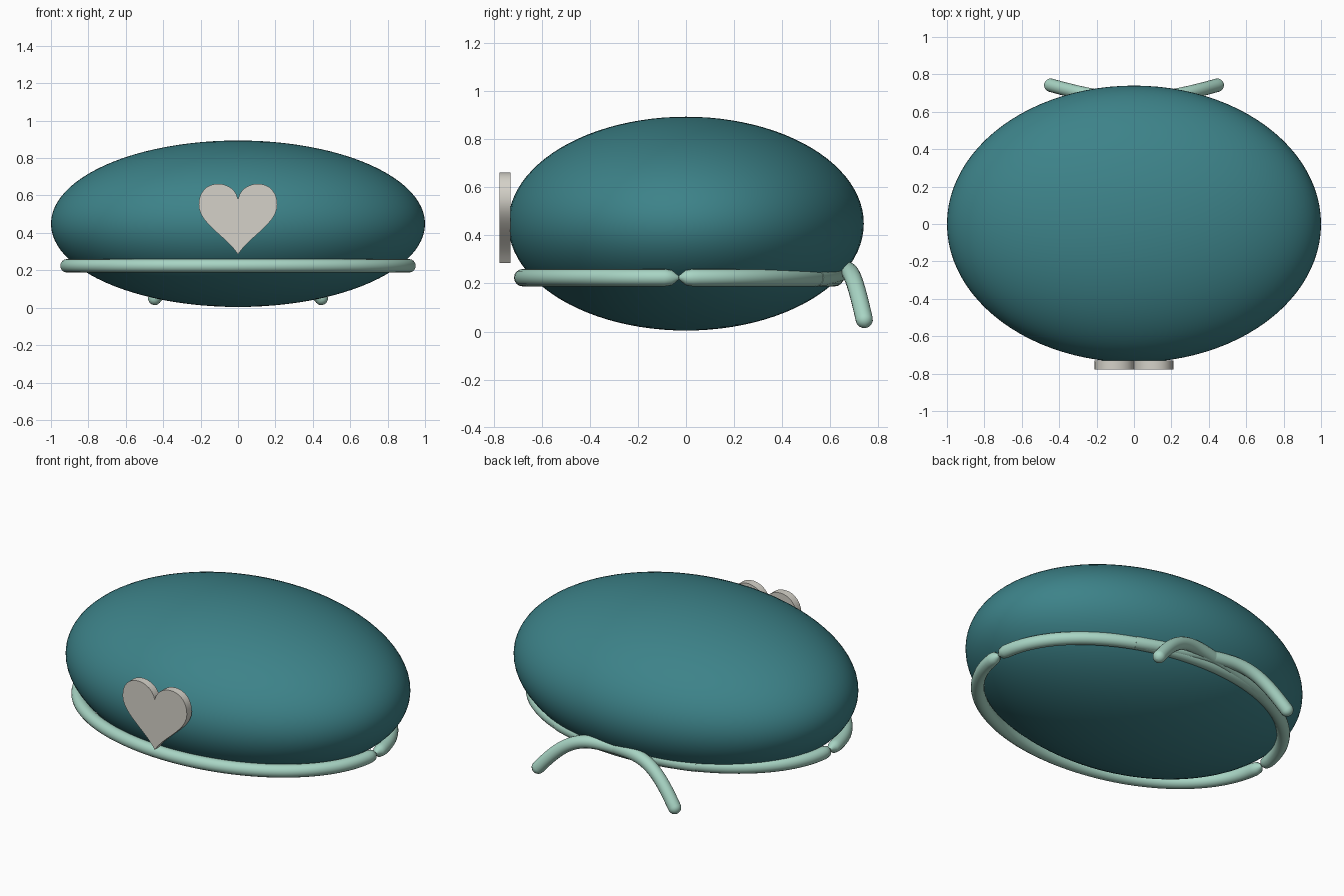
import bpy, bmesh, math
from mathutils import Vector
from mathutils.geometry import interpolate_bezier

cube = bpy.data.objects.get("Cube")
if cube:
    bpy.data.objects.remove(cube, do_unlink=True)


def material(name, rgb):
    m = bpy.data.materials.new(name)
    m.use_nodes = True
    m.diffuse_color = (*rgb, 1)
    m.node_tree.nodes["Principled BSDF"].inputs["Base Color"].default_value = (*rgb, 1)
    return m


TEAL = material("teal", (0.046, 0.225, 0.25))
MINT = material("mint", (0.39, 0.66, 0.55))
CREAM = material("warm white", (0.66, 0.64, 0.58))
TUBE = 0.036


def add_mesh(name, bm, mat, angle):
    bmesh.ops.recalc_face_normals(bm, faces=bm.faces)
    mesh = bpy.data.meshes.new(name)
    bm.to_mesh(mesh)
    bm.free()
    mesh.materials.append(mat)
    obj = bpy.data.objects.new(name, mesh)
    bpy.context.collection.objects.link(obj)
    bpy.ops.object.select_all(action='DESELECT')
    obj.select_set(True)
    bpy.context.view_layer.objects.active = obj
    bpy.ops.object.shade_smooth_by_angle(angle=math.radians(angle))
    return obj


def add_tube(name, points, radii, mat):
    """Round cord through points, with a thickness factor at each one."""
    curve = bpy.data.curves.new(name, 'CURVE')
    curve.dimensions = '3D'
    curve.bevel_depth = TUBE
    curve.bevel_resolution = 6
    curve.use_fill_caps = True
    spline = curve.splines.new('POLY')
    spline.points.add(len(points) - 1)
    for sp, p, r in zip(spline.points, points, radii):
        sp.co = (*p, 1)
        sp.radius = r
    spline.use_smooth = True
    curve.materials.append(mat)
    obj = bpy.data.objects.new(name, curve)
    bpy.context.collection.objects.link(obj)
    return obj


# Cap: one smooth ellipsoid
bm = bmesh.new()
bmesh.ops.create_uvsphere(bm, u_segments=96, v_segments=48, radius=1)
bmesh.ops.scale(bm, vec=(1, 0.74, 0.445), verts=bm.verts)
bmesh.ops.translate(bm, vec=(0, 0, 0.449), verts=bm.verts)
add_mesh("cap_body", bm, TEAL, 60)

# Band: front and back half loops, tapering where they meet at the sides
STEPS = 72
for name, side in (("band_front", -1), ("band_back", 1)):
    angles = [math.pi * i / STEPS for i in range(STEPS + 1)]
    points = [Vector((0.918 * math.cos(a), -0.03 + side * 0.65 * math.sin(a), 0.224))
              for a in angles]
    radii = [min(1, 0.2 + 0.8 * i / 1.2, 0.2 + 0.8 * (STEPS - i) / 1.2)
             for i in range(STEPS + 1)]
    add_tube(name, points, radii, MINT)

# Tie ends: two cords crossing at the back, with rounded tips
for name, side in (("tie_left", 1), ("tie_right", -1)):
    cross = Vector((0.1, 0.668, 0.255))
    rise = [Vector(p) for p in ((-0.45, 0.54, 0.224), (-0.25, 0.62, 0.224),
                                (-0.05, 0.645, 0.252))] + [cross]
    fall = [cross] + [Vector(p) for p in ((0.25, 0.69, 0.257), (0.33, 0.71, 0.19),
                                          (0.445, 0.742, 0.05))]
    path = interpolate_bezier(*rise, 20) + interpolate_bezier(*fall, 20)[1:]
    radii = [1.0] * len(path)
    tip, way = path[-1].copy(), (path[-1] - path[-2]).normalized()
    for k in range(1, 7):
        a = math.pi / 2 * k / 6
        path.append(tip + way * TUBE * math.sin(a))
        radii.append(max(0.02, math.cos(a)))
    add_tube(name, [(side * p.x, p.y, p.z) for p in path], radii, MINT)

# Heart badge: half outline mirrored, then extruded
lobe = interpolate_bezier(*[Vector(p) for p in
       ((0, 0.58), (0.02, 0.69), (0.21, 0.70), (0.21, 0.55))], 14)
flank = interpolate_bezier(*[Vector(p) for p in
        ((0.21, 0.55), (0.21, 0.45), (0.06, 0.38), (0, 0.285))], 12)
half = lobe + flank[1:]
outline = [(p[0], p[1]) for p in half] + [(-p[0], p[1]) for p in half[-2:0:-1]]
bm = bmesh.new()
face = bm.faces.new([bm.verts.new((x, -0.777, z)) for x, z in outline])
result = bmesh.ops.extrude_face_region(bm, geom=[face], use_keep_orig=True)
bmesh.ops.translate(bm, vec=(0, 0.046, 0),
                    verts=[g for g in result["geom"] if isinstance(g, bmesh.types.BMVert)])
add_mesh("heart_badge", bm, CREAM, 30)
